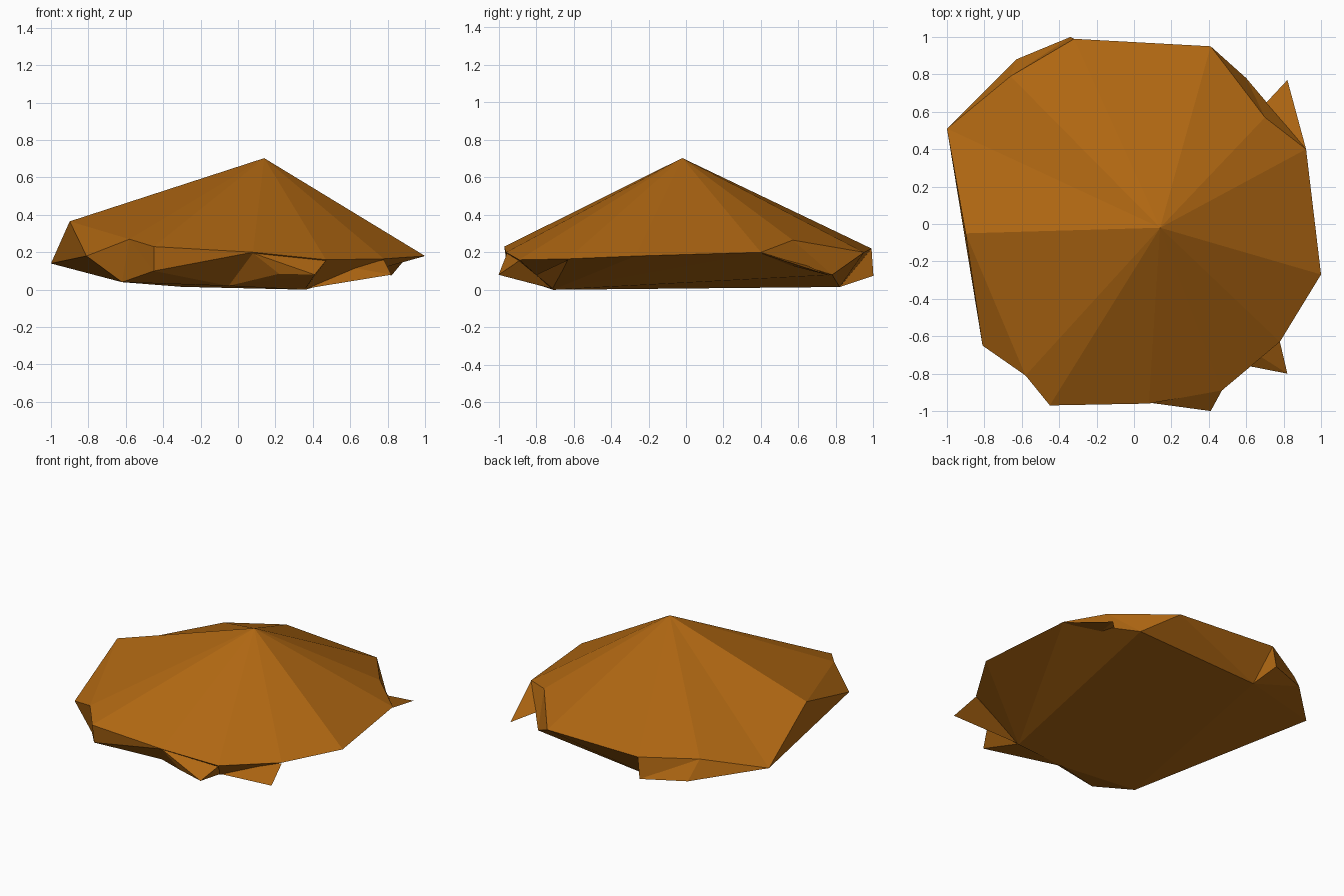
import bpy, bmesh

if "Cube" in bpy.data.objects:
    bpy.data.objects.remove(bpy.data.objects["Cube"])

# One flat colour for the whole mound
mat = bpy.data.materials.new("earth brown")
mat.diffuse_color = (0.43, 0.135, 0.006, 1)
mat.use_nodes = True
mat.node_tree.nodes["Principled BSDF"].inputs["Base Color"].default_value = mat.diffuse_color


def make_object(name, bm):
    bmesh.ops.recalc_face_normals(bm, faces=bm.faces[:])
    mesh = bpy.data.meshes.new(name)
    bm.to_mesh(mesh)
    bm.free()
    mesh.materials.append(mat)
    obj = bpy.data.objects.new(name, mesh)
    bpy.context.collection.objects.link(obj)
    return obj


def chip(name, points):
    # Small pointed piece: the hull of a few corners
    bm = bmesh.new()
    for p in points:
        bm.verts.new(p)
    bmesh.ops.convex_hull(bm, input=bm.verts[:])
    make_object(name, bm)


# Main mound: apex, upper rim (counter-clockwise from the left) and base corners
apex = (0.14, -0.02, 0.703)
rim_pts = [
    (-1.0, 0.51, 0.14), (-0.90, -0.05, 0.365), (-0.81, -0.65, 0.18),
    (-0.58, -0.81, 0.27), (-0.45, -0.97, 0.23), (0.08, -0.96, 0.20),
    (0.47, -0.89, 0.16), (0.78, -0.63, 0.165), (1.0, -0.27, 0.18),
    (0.92, 0.40, 0.20), (0.70, 0.57, 0.265), (0.41, 0.95, 0.20),
    (-0.32, 0.99, 0.22), (-0.66, 0.79, 0.22)]
base_pts = [
    (-0.62, -0.73, 0.04), (-0.45, -0.95, 0.10), (-0.05, -0.77, 0.02),
    (0.36, -0.71, 0.0), (0.60, 0.78, 0.08), (-0.30, 0.82, 0.015),
    (-0.34, 1.0, 0.075), (-0.63, 0.88, 0.09)]

bm = bmesh.new()
top = bm.verts.new(apex)
r = [bm.verts.new(p) for p in rim_pts]
b = [bm.verts.new(p) for p in base_pts]

# Upper slopes, with the low left corner hung below its neighbours
crown = r[:2] + r[3:]
faces = [(top, crown[i - 1], crown[i]) for i in range(len(crown))]
faces += [(r[1], r[2], r[3]), (r[0], r[2], r[1])]
# Undercut side walls
faces += [
    (r[2], b[0], r[3]), (r[3], b[0], b[1]), (r[3], b[1], r[4]),
    (r[4], b[1], r[5]), (b[1], b[2], r[5]), (r[5], b[2], b[3]),
    (r[5], b[3], r[6]), (r[6], b[3], r[7]), (r[7], b[3], r[8]),
    (r[8], b[3], r[9]), (r[9], b[4], r[10]), (r[10], b[4], r[11]),
    (r[11], b[4], b[5]), (r[11], b[5], r[12])]
# Back flap
faces += [(r[12], b[6], r[13]), (b[6], b[7], r[13]), (r[13], b[7], r[0]),
          (r[12], b[5], b[6]), (b[5], b[7], b[6])]
# Underside
faces += [(r[0], b[0], r[2]), (b[0], b[2], b[1]), (r[9], b[3], b[4]),
          (b[5], b[4], b[3]), (b[5], b[3], b[2]), (b[5], b[2], b[0]),
          (b[5], b[0], r[0]), (b[5], r[0], b[7])]
for f in faces:
    bm.faces.new(f)
make_object("mound", bm)

# Ragged pieces sticking out around the edge
chip("back_right_spike", [(0.92, 0.40, 0.195), (0.82, 0.77, 0.075),
                          (0.68, 0.62, 0.14), (0.72, 0.52, 0.14)])
chip("front_right_spike", [(0.78, -0.63, 0.16), (0.82, -0.80, 0.08),
                           (0.36, -0.71, 0.005), (0.60, -0.66, 0.12)])
chip("front_spike", [(0.47, -0.89, 0.155), (0.41, -1.0, 0.08),
                     (0.22, -0.95, 0.085), (0.08, -0.955, 0.195),
                     (0.36, -0.71, 0.005), (-0.05, -0.77, 0.02)])
